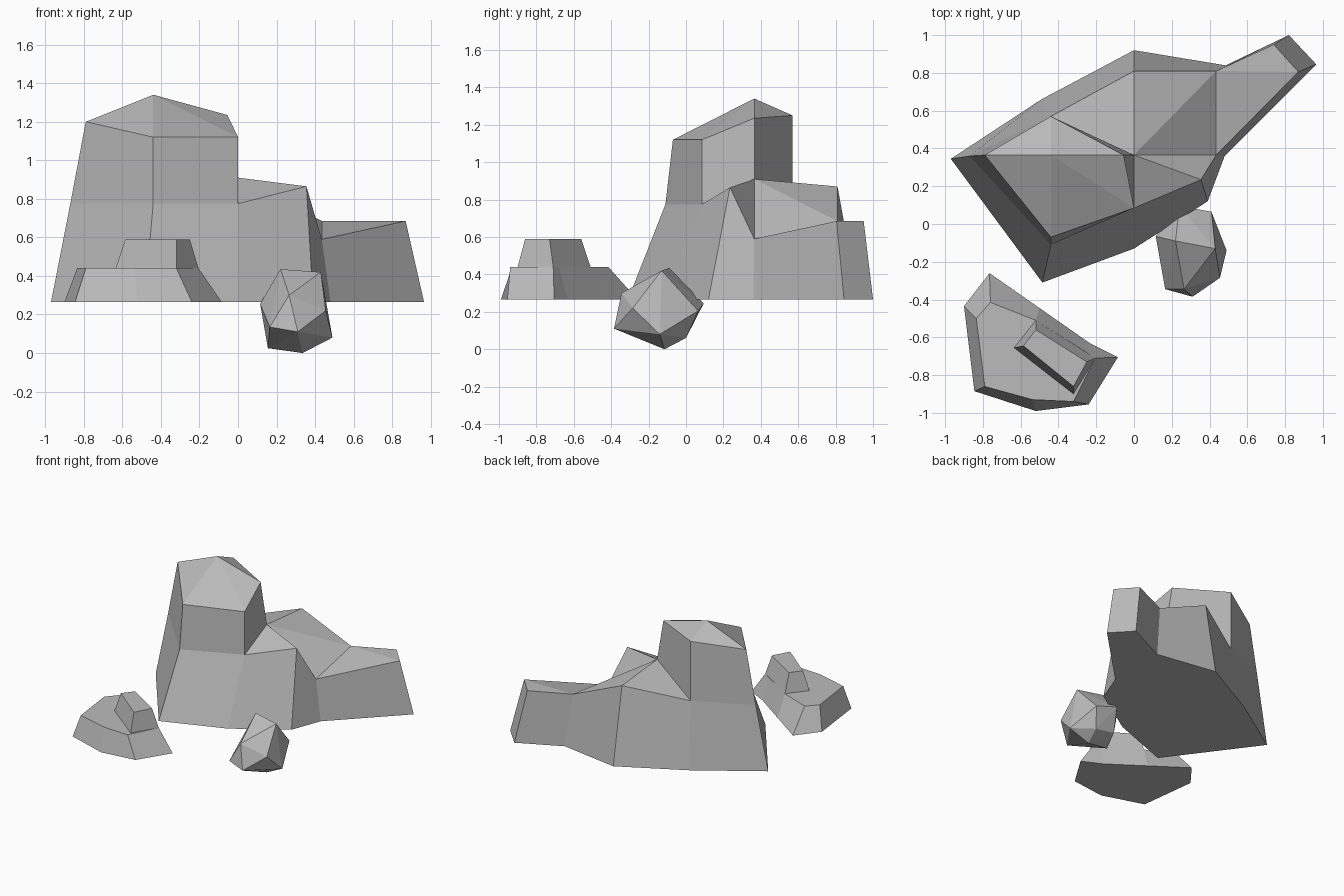
import bpy
import bmesh

# Remove the default object
default_cube = bpy.data.objects.get("Cube")
if default_cube:
    bpy.data.objects.remove(default_cube, do_unlink=True)

# Single stone colour
stone = bpy.data.materials.new("grey stone")
stone.use_nodes = True
stone_colour = (0.5, 0.5, 0.5, 1)
stone.diffuse_color = stone_colour
shader = next(n for n in stone.node_tree.nodes if n.type == 'BSDF_PRINCIPLED')
shader.inputs["Base Color"].default_value = stone_colour
shader.inputs["Roughness"].default_value = 0.9

GROUND = 0.266
LEDGE = 0.44


def add_ring(bm, points, height=None):
    """Add a ring of vertices; flat rings take their height separately."""
    return [bm.verts.new(p if height is None else (*p, height)) for p in points]


def loft(bm, lower, upper):
    """Join two rings with the same number of corners by side walls."""
    count = len(lower)
    for i in range(count):
        j = (i + 1) % count
        bm.faces.new((lower[i], lower[j], upper[j], upper[i]))


def finish(bm, name):
    """Turn the bmesh into a flat-shaded stone object."""
    bmesh.ops.recalc_face_normals(bm, faces=bm.faces)
    mesh = bpy.data.meshes.new(name)
    bm.to_mesh(mesh)
    bm.free()
    mesh.materials.append(stone)
    rock = bpy.data.objects.new(name, mesh)
    bpy.context.collection.objects.link(rock)
    return rock


def build_main_rock():
    bm = bmesh.new()
    # Footprint and the shoulder above it
    base = add_ring(bm, [
        (-.97, .345), (-.485, -.31), (0, -.13), (.39, .12), (.48, .36),
        (.965, .845), (.82, 1), (.485, .84), (0, .92), (-.49, .66)], GROUND)
    shoulder = add_ring(bm, [
        (-.87, .36, .775), (-.44, -.11, .775), (0, .085, .775),
        (.355, .235, .865), (.435, .365, .59), (.87, .805, .685),
        (.74, .95, .685), (.435, .81, .685), (0, .81, .87), (-.44, .57, .775)])
    loft(bm, base, shoulder)
    bm.faces.new(reversed(base))

    left, front, notch, spur, dip, arm_front, arm_back, arm_root, rear, back = shoulder
    saddle = bm.verts.new((0, .365, .91))

    # Sloping plateau fanned around the saddle, and the low arm
    rim = (back, rear, arm_root, dip, spur, notch)
    for a, b in zip(rim, rim[1:]):
        bm.faces.new((saddle, a, b))
    bm.faces.new((dip, arm_front, arm_root))
    bm.faces.new((arm_front, arm_back, arm_root))

    # Tower with a pointed cap
    crown = add_ring(bm, [
        (-.79, .365, 1.2), (-.44, -.07, 1.12), (0, .085, 1.12),
        (-.055, .365, 1.235), (-.44, .57, 1.25)])
    loft(bm, [left, front, notch, saddle, back], crown)
    peak = bm.verts.new((-.44, .365, 1.34))
    for a, b in zip(crown, crown[1:] + crown[:1]):
        bm.faces.new((a, b, peak))
    finish(bm, "main_rock")


def build_slab(name, lower, upper, bottom, top):
    """Tapered flat-topped stone."""
    bm = bmesh.new()
    low_ring = add_ring(bm, lower, bottom)
    top_ring = add_ring(bm, upper, top)
    loft(bm, low_ring, top_ring)
    bm.faces.new(reversed(low_ring))
    bm.faces.new(top_ring)
    finish(bm, name)


def build_boulder():
    """Faceted stone made as the hull of its corners."""
    bm = bmesh.new()
    add_ring(bm, [
        (.22, -.09, .435), (.43, -.13, .42), (.265, -.345, .3),
        (.455, -.285, .22), (.49, -.14, .08), (.31, -.385, .11),
        (.165, -.345, .135), (.115, -.065, .255), (.335, -.115, 0),
        (.155, -.12, .025), (.41, .065, .205), (.24, .095, .245),
        (.36, 0, .06), (.2, .01, .08)])
    bmesh.ops.convex_hull(bm, input=bm.verts)
    bmesh.ops.dissolve_limit(bm, angle_limit=0.03, verts=bm.verts, edges=bm.edges)
    finish(bm, "small_boulder")


build_main_rock()

# Low rock with a smaller block on its ledge
build_slab(
    "low_rock",
    [(-.9, -.435), (-.765, -.26), (-.5, -.445), (-.235, -.63),
     (-.085, -.705), (-.24, -.955), (-.52, -.99), (-.845, -.885)],
    [(-.835, -.5), (-.76, -.415), (-.52, -.51), (-.25, -.68),
     (-.205, -.71), (-.32, -.94), (-.535, -.93), (-.79, -.86)],
    GROUND, LEDGE)
build_slab(
    "low_rock_block",
    [(-.635, -.655), (-.52, -.51), (-.205, -.71), (-.32, -.9)],
    [(-.585, -.645), (-.52, -.56), (-.25, -.73), (-.32, -.86)],
    LEDGE, 0.59)

build_boulder()
